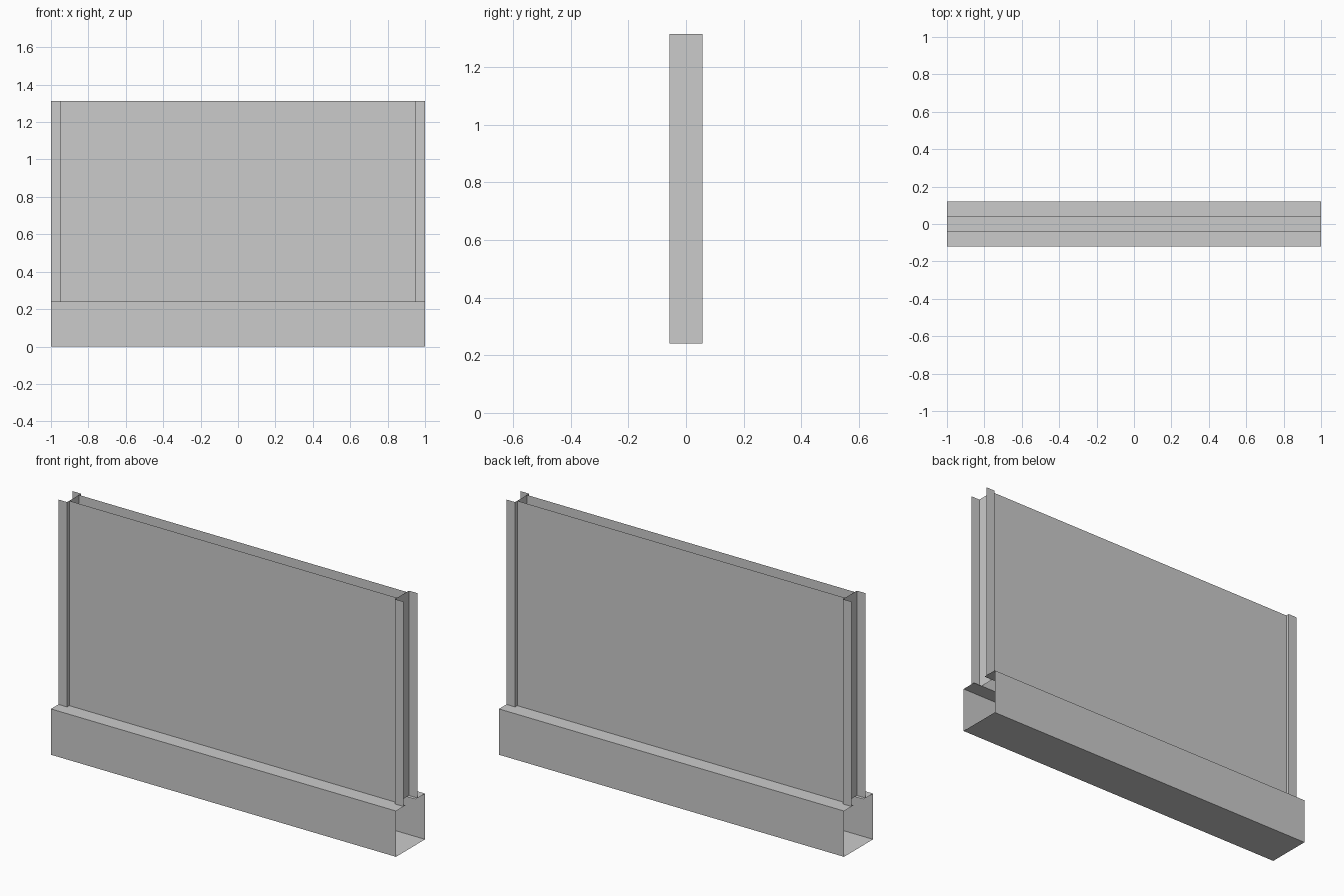
import bpy, bmesh

if "Cube" in bpy.data.objects:
    bpy.data.objects.remove(bpy.data.objects["Cube"])

HALF_L = 1.0      # half length
WEB_X = 0.95      # end channel web position
BASE_H = 0.24
TOP = 1.313
BASE_Y = 0.12
SHEET_Y = 0.04
CHAN_Y = 0.058


def sweep(name, profile, offset):
    """Sweep an open profile of points along an offset into a thin sheet."""
    bm = bmesh.new()
    verts = [bm.verts.new(p) for p in profile]
    edges = [bm.edges.new(pair) for pair in zip(verts, verts[1:])]
    ext = bmesh.ops.extrude_edge_only(bm, edges=edges)
    new = [g for g in ext["geom"] if isinstance(g, bmesh.types.BMVert)]
    bmesh.ops.translate(bm, verts=new, vec=offset)
    bmesh.ops.recalc_face_normals(bm, faces=bm.faces)
    mesh = bpy.data.meshes.new(name)
    bm.to_mesh(mesh)
    bm.free()
    obj = bpy.data.objects.new(name, mesh)
    bpy.context.collection.objects.link(obj)
    return obj


# Base: lipped channel, open at both ends and along the top slot
base = [(-SHEET_Y, BASE_H), (-BASE_Y, BASE_H), (-BASE_Y, 0),
        (BASE_Y, 0), (BASE_Y, BASE_H), (SHEET_Y, BASE_H)]
sweep("base_channel", [(-HALF_L, y, z) for y, z in base], (2 * HALF_L, 0, 0))

rise = (0, 0, TOP - BASE_H)

# Upright end channels, opening outwards
for side, label in ((-1, "left"), (1, "right")):
    chan = [(HALF_L, -CHAN_Y), (WEB_X, -CHAN_Y), (WEB_X, CHAN_Y), (HALF_L, CHAN_Y)]
    sweep(label + "_end_channel", [(side * x, y, BASE_H) for x, y in chan], rise)

# Front and back panel sheets, open at the top
for side, label in ((-1, "front"), (1, "back")):
    y = side * SHEET_Y
    sweep(label + "_panel", [(side * -WEB_X, y, BASE_H), (side * WEB_X, y, BASE_H)], rise)
